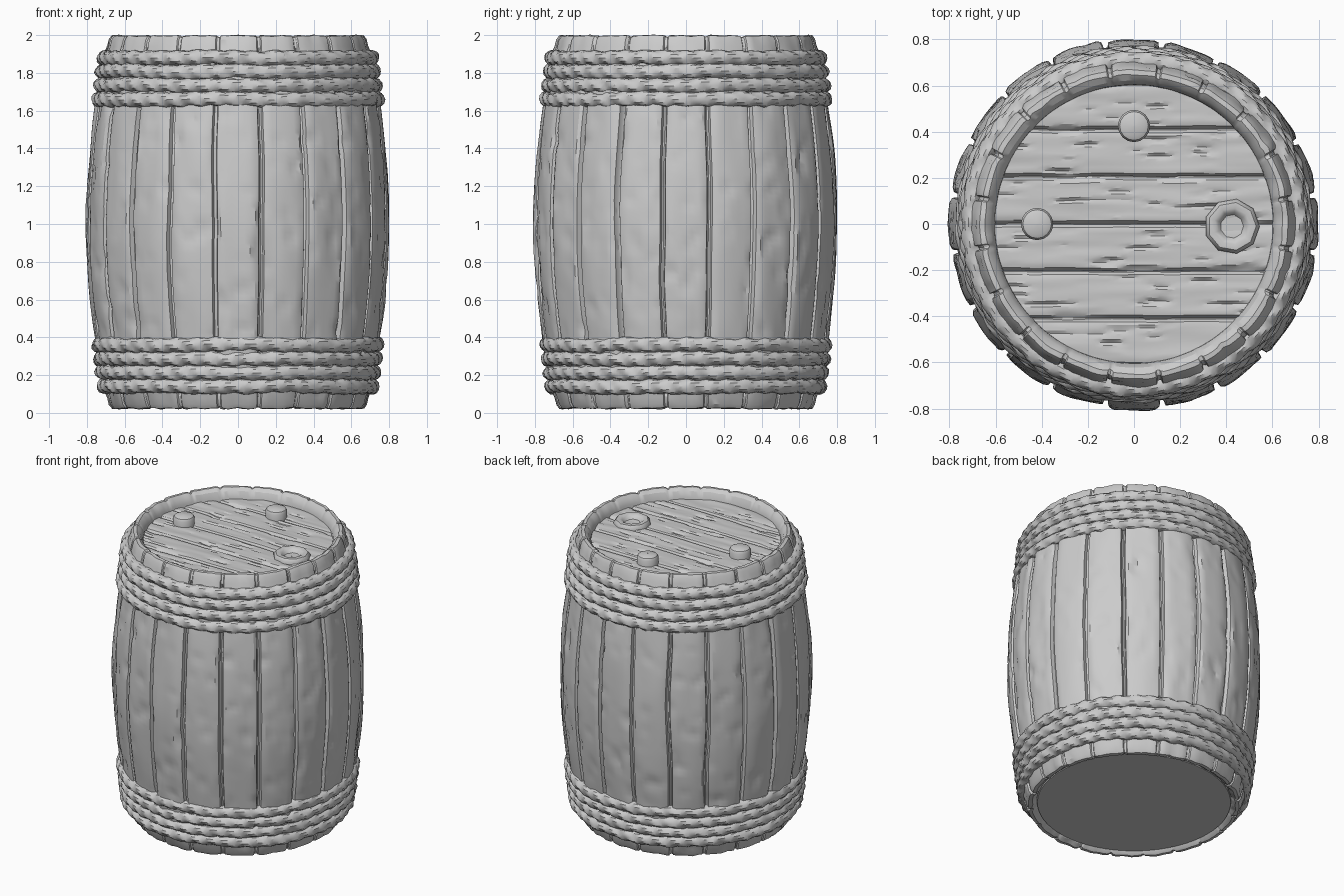
import bpy, bmesh, math, random
from mathutils import Vector, noise

random.seed(4)
TAU = math.tau
STAVES = 20
MID = 1.01

cube = bpy.data.objects.get("Cube")
if cube:
    bpy.data.objects.remove(cube, do_unlink=True)

grey = bpy.data.materials.new("plain grey")
grey.use_nodes = True
GREY = (0.6, 0.6, 0.6, 1)
grey.diffuse_color = GREY
grey.node_tree.nodes["Principled BSDF"].inputs["Base Color"].default_value = GREY


def finish(name, bm, angle=35):
    """Turn a bmesh into a shaded grey object."""
    bmesh.ops.recalc_face_normals(bm, faces=bm.faces)
    mesh = bpy.data.meshes.new(name)
    bm.to_mesh(mesh)
    bm.free()
    obj = bpy.data.objects.new(name, mesh)
    bpy.context.collection.objects.link(obj)
    mesh.materials.append(grey)
    bpy.ops.object.select_all(action='DESELECT')
    obj.select_set(True)
    bpy.context.view_layer.objects.active = obj
    bpy.ops.object.shade_smooth_by_angle(angle=math.radians(angle))
    return obj


def ring_grid(name, columns, rows, point, close_rows, angle=35):
    """Surface wrapped around the z axis; point(i, j) gives each vertex."""
    bm = bmesh.new()
    grid = [[bm.verts.new(point(i, j)) for j in range(rows)] for i in range(columns)]
    for i in range(columns):
        a, b = grid[i], grid[(i + 1) % columns]
        for j in range(rows if close_rows else rows - 1):
            k = (j + 1) % rows
            bm.faces.new((a[j], b[j], b[k], a[k]))
    return finish(name, bm, angle)


def polar(r, a, z):
    return Vector((r * math.cos(a), r * math.sin(a), z))


def lathe(name, profile, sides, centre, angle=35):
    """Turned part about a vertical axis through centre."""
    obj = ring_grid(name, sides, len(profile),
                    lambda i, j: polar(profile[j][0], TAU * i / sides, profile[j][1]),
                    False, angle)
    obj.location = centre
    return obj


def chipping(x, y, z):
    """Depth of broken-off flakes: zero on most of the surface."""
    return max(0, noise.noise(Vector((x, y, z))) - 0.22)


# Staves: bulged profile, running over both rounded rims
half = [(0.6, 1.90), (0.605, 1.945), (0.622, 1.98), (0.648, 1.998),
        (0.67, 1.996), (0.684, 1.975), (0.692, 1.94)]
STEPS = 32
for k in range(STEPS):
    z = 1.9 - k * (1.9 - MID) / STEPS
    t = (z - MID) / 0.9
    half.append((0.805 - 0.098 * abs(t) ** 1.8, z))
profile = half + [(0.805, MID)] + [(r, 2 * MID - z) for r, z in reversed(half)]

# Sample offsets across one stave, as fraction of its width, and groove depth there
side = [(0.465, 0.032), (0.44, 0.007), (0.36, 0.001), (0.25, 0), (0.13, 0)]
across = [(-0.5, 0.036)] + [(-o, g) for o, g in side] + [(0, 0)] + side[::-1]
lift = [random.uniform(-0.006, 0.004) for s in range(STAVES)]


def stave_point(i, j):
    s, c = divmod(i, len(across))
    offset, groove = across[c]
    r, z = profile[j]
    a = TAU * (s + offset) / STAVES
    spot = polar(r, a, z)
    rim = r < 0.695
    seam = abs(offset) > 0.4
    # wandering seams, uneven hewn surface and chipped edges
    if seam:
        joint = (s + (offset > 0)) % STAVES
        a += 0.014 * noise.noise(Vector((joint * 3.1, z * 2.2, 7)))
    rough = 0 if seam else 0.009 * noise.noise(Vector((spot.x * 9, spot.y * 9, z * 2.5 + s)))
    chip = 0.025 * chipping(spot.x * 17, spot.y * 17, z * 8)
    depth = groove * (0.3 if rim else 1) - rough + chip - lift[s]
    if rim:
        z += 0.007 * noise.noise(Vector((s * 2.3, offset * 4, z))) - 0.2 * groove * (1 if z > MID else -1)
        depth *= 0.1 if r < 0.645 else 0.8
    return polar(r - depth, a, z)


ring_grid("staves", STAVES * len(across), len(profile), stave_point, False, 28)


# Twisted rope hoops, four near each end
def rope(name, radius, z, seed):
    thick, turns, columns, rows = 0.041, 44, 352, 14

    def point(i, j):
        u, v = TAU * i / columns, TAU * j / rows
        strand = abs(math.sin((turns * u + 3 * v) / 2 + seed))
        knock = 0.18 * noise.noise(polar(9, u, seed * 3.7 + math.sin(v)))
        r = thick * (0.8 + 0.22 * strand + knock)
        sway = 0.008 * noise.noise(polar(2.5, u, seed * 5.3))
        return polar(radius + r * math.cos(v), u, z + sway + r * math.sin(v))
    ring_grid(name, columns, rows, point, True, 32)


for k in range(4):
    height, radius = 1.66 + 0.073 * k, 0.735 - 0.009 * k
    rope(f"upper_rope_{k + 1}", radius, height, k)
    rope(f"lower_rope_{k + 1}", radius, 2 * MID - height, k + 9)

# Lid boards running side to side, clipped to the round opening
LID_R, LID_Z, BOARDS, ROWS, COLS = 0.615, 1.932, 6, 16, 48
pitch = 2 * LID_R / BOARDS
for b in range(BOARDS):
    y0 = -LID_R + b * pitch
    bm = bmesh.new()
    grid = []
    for q in range(ROWS + 1):
        t = 0.01 + 0.98 * q / ROWS
        y = y0 + t * pitch
        w = math.sqrt(max(LID_R ** 2 - y * y, 0))
        edge = {0: 0.02, 1: 0.003}.get(min(q, ROWS - q), 0)
        line = []
        for i in range(COLS + 1):
            x = w * (2 * i / COLS - 1)
            grain = 0.005 * noise.noise(Vector((x * 2.5, y * 22, b)))
            crack = 0.03 * chipping(x * 5, y * 45, b + 5)
            wander = 0.006 * noise.noise(Vector((x * 5, b + t, 2)))
            line.append(bm.verts.new((x, y + wander, LID_Z - edge - crack + grain)))
        grid.append(line)
    for a, c in zip(grid, grid[1:]):
        for i in range(COLS):
            bm.faces.new((a[i], a[i + 1], c[i + 1], c[i]))
    finish(f"lid_board_{b + 1}", bm, 25)

# Solid backing below the lid boards, and the bottom head
lathe("lid_backing", [(0.001, 1.905), (0.62, 1.905)], 48, (0, 0, 0))
lathe("bottom_head", [(0.62, 0.06), (0.615, 0.04), (0.001, 0.04)], 64, (0, 0, 0))

# Two round pegs and the bung ring on the lid
peg = [(0.068, -0.03), (0.07, 0.04), (0.062, 0.054), (0.045, 0.062), (0.001, 0.064)]
lathe("back_peg", peg, 16, (0, 0.425, LID_Z))
lathe("right_peg", peg, 16, (-0.42, 0.0, LID_Z))
ring = [(0.12, -0.03), (0.12, 0.008), (0.105, 0.026), (0.08, 0.028),
        (0.062, 0.015), (0.05, -0.002), (0.001, -0.002)]
lathe("bung_ring", ring, 9, (0.425, -0.01, LID_Z), 45)
